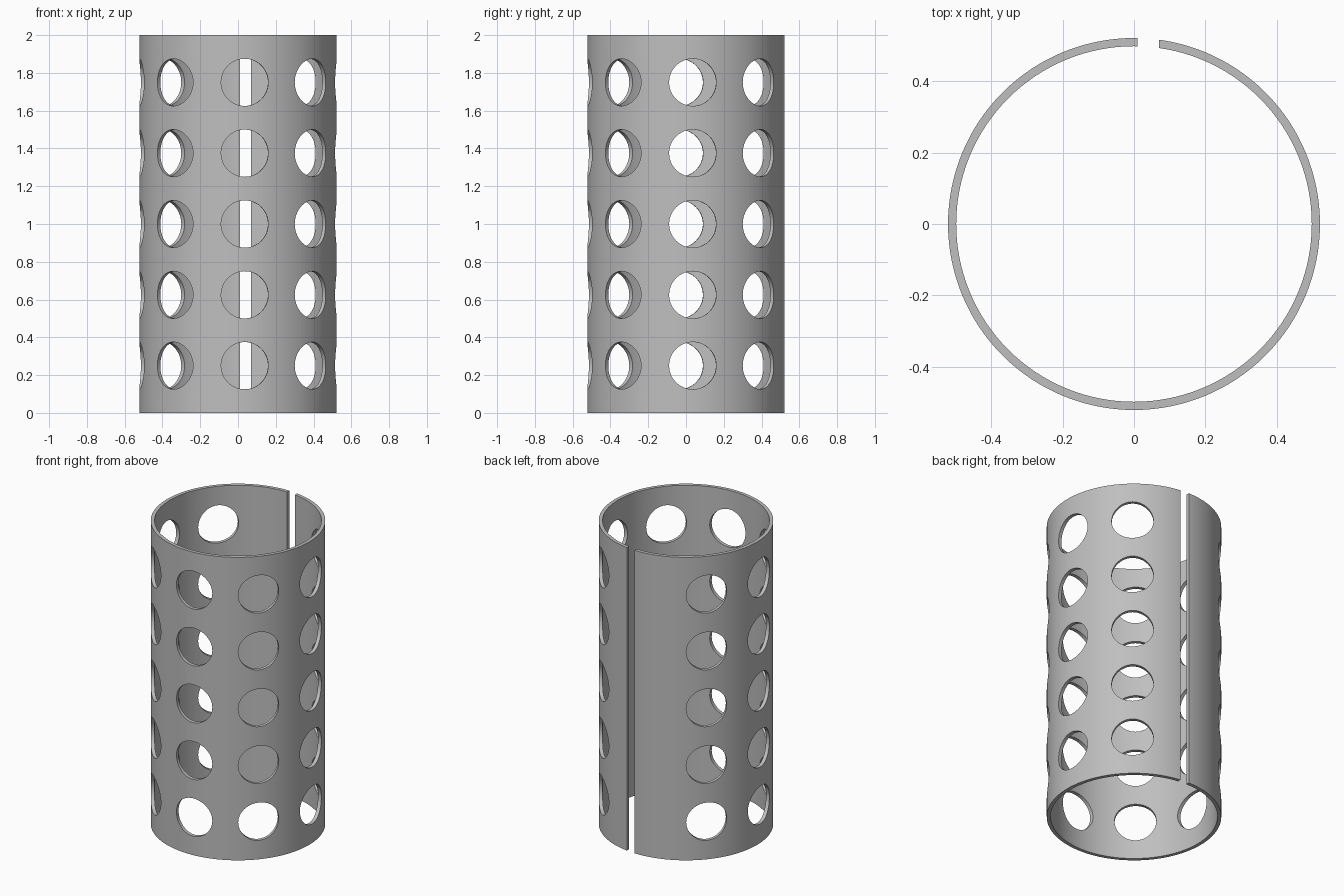
import bpy
import bmesh
from math import radians, cos, sin
from mathutils import Matrix, Vector

OUTER, INNER, HEIGHT = 0.522, 0.499, 2.0
SEGMENTS = 128
HOLE_RADIUS = 0.125
HOLE_START = 4          # degrees, first column of holes
HOLE_LEVELS = [0.25 + 0.375 * i for i in range(5)]
SLIT_X, SLIT_WIDTH = 0.04, 0.06

default_cube = bpy.data.objects.get("Cube")
if default_cube:
    bpy.data.objects.remove(default_cube, do_unlink=True)


def make_object(name, bm):
    bmesh.ops.recalc_face_normals(bm, faces=bm.faces)
    mesh = bpy.data.meshes.new(name)
    bm.to_mesh(mesh)
    bm.free()
    obj = bpy.data.objects.new(name, mesh)
    bpy.context.collection.objects.link(obj)
    return obj


# Material
grey = bpy.data.materials.new("plain grey")
grey.use_nodes = True
colour = (0.52, 0.52, 0.52, 1)
grey.diffuse_color = colour
grey.node_tree.nodes["Principled BSDF"].inputs["Base Color"].default_value = colour

# Tube wall: a rectangular section swept around z
bm = bmesh.new()
section = [(INNER, 0), (OUTER, 0), (OUTER, HEIGHT), (INNER, HEIGHT)]
rings = []
for i in range(SEGMENTS):
    a = radians(360 * i / SEGMENTS)
    rings.append([bm.verts.new((r * cos(a), r * sin(a), z)) for r, z in section])
for i, ring in enumerate(rings):
    following = rings[(i + 1) % SEGMENTS]
    for j in range(4):
        k = (j + 1) % 4
        bm.faces.new((ring[j], following[j], following[k], ring[k]))
tube = make_object("perforated_tube", bm)
tube.data.materials.append(grey)

# Cutter: radial pegs in seven columns, plus the lengthwise slit at the back
bm = bmesh.new()
for column in range(8):
    if column == 2:     # the slit takes the place of this column
        continue
    a = radians(HOLE_START + 45 * column)
    for z in HOLE_LEVELS:
        direction = Vector((cos(a), sin(a), 0))
        place = Matrix.Translation(direction * 0.51 + Vector((0, 0, z)))
        turn = direction.to_track_quat("Z", "Y").to_matrix().to_4x4()
        bmesh.ops.create_cone(bm, cap_ends=True, segments=48, radius1=HOLE_RADIUS,
                              radius2=HOLE_RADIUS, depth=0.16, matrix=place @ turn)
slit = Matrix.Translation((SLIT_X, 0.51, HEIGHT / 2))
slit = slit @ Matrix.Diagonal((SLIT_WIDTH, 0.2, HEIGHT + 0.2, 1))
bmesh.ops.create_cube(bm, size=1, matrix=slit)
cutter = make_object("hole_cutter", bm)
cutter.hide_render = True

# Cut the holes and slit, then remove the cutter
cut = tube.modifiers.new("holes", "BOOLEAN")
cut.operation = "DIFFERENCE"
cut.solver = "EXACT"
cut.object = cutter
bpy.ops.object.select_all(action="DESELECT")
tube.select_set(True)
bpy.context.view_layer.objects.active = tube
bpy.ops.object.modifier_apply(modifier=cut.name)
bpy.data.objects.remove(cutter, do_unlink=True)

# Smooth wall with crisp rims
bpy.ops.object.shade_smooth_by_angle(angle=radians(30))
